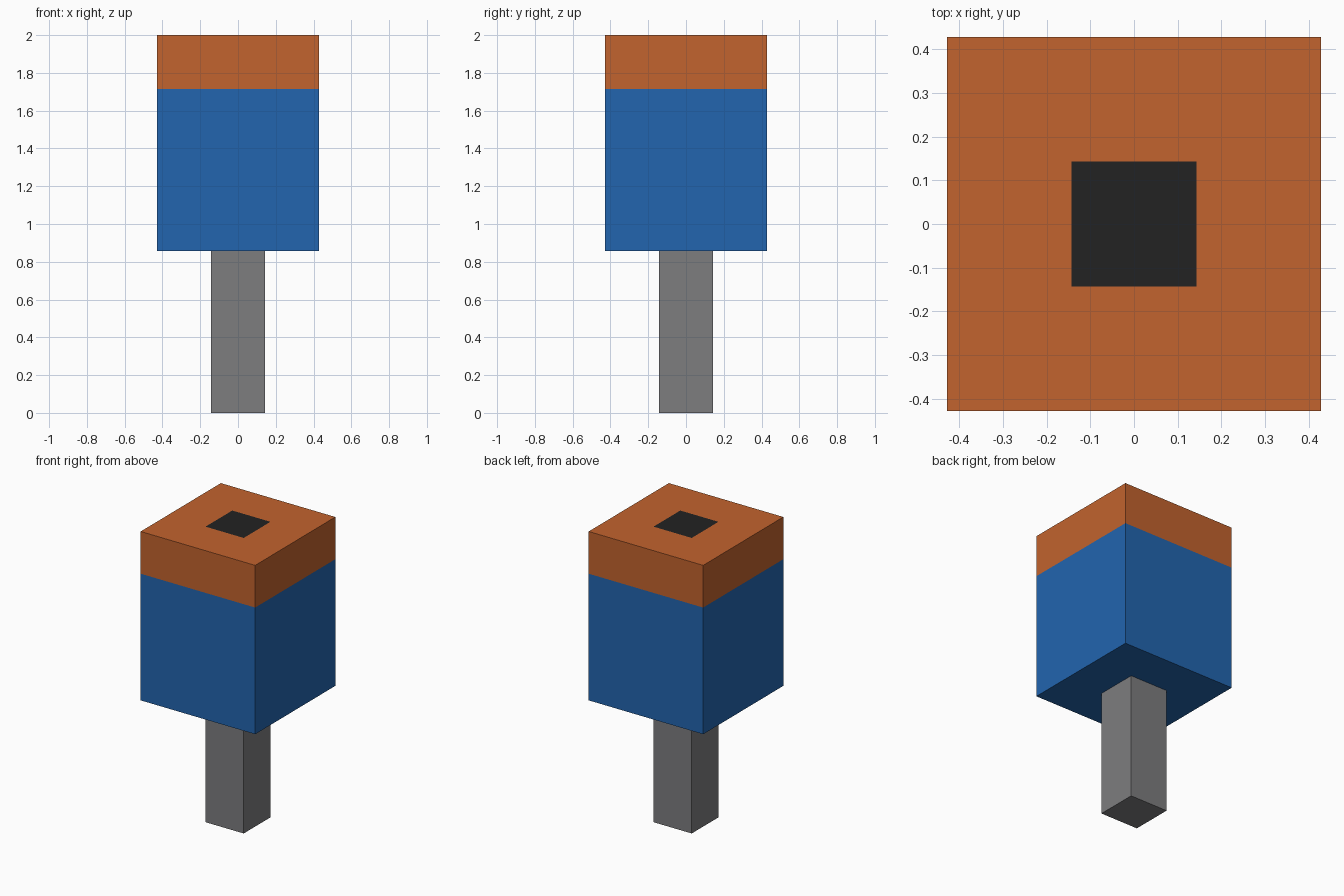
import bpy, bmesh

if "Cube" in bpy.data.objects:
    bpy.data.objects.remove(bpy.data.objects["Cube"])

U = 2 / 7  # building unit: the handle is one unit wide


def linear(c):
    c /= 255
    return c / 12.92 if c <= 0.04045 else ((c + 0.055) / 1.055) ** 2.4


def material(name, r, g, b):
    m = bpy.data.materials.new(name)
    m.diffuse_color = (linear(r), linear(g), linear(b), 1)
    m.use_nodes = True
    m.node_tree.nodes["Principled BSDF"].inputs["Base Color"].default_value = m.diffuse_color
    return m


blue = material("blue", 34, 101, 175)
orange = material("orange", 194, 99, 46)
black = material("black", 34, 34, 34)
grey = material("grey", 125, 125, 127)


def box(width, z0, z1):
    bm = bmesh.new()
    bmesh.ops.create_cube(bm, size=1)
    bmesh.ops.scale(bm, vec=(width, width, z1 - z0), verts=bm.verts)
    bmesh.ops.translate(bm, vec=(0, 0, (z0 + z1) / 2), verts=bm.verts)
    return bm


def finish(bm, name, mats):
    mesh = bpy.data.meshes.new(name)
    bm.to_mesh(mesh)
    bm.free()
    for m in mats:
        mesh.materials.append(m)
    bpy.context.collection.objects.link(bpy.data.objects.new(name, mesh))


# Square handle
finish(box(U, 0, 3 * U), "handle", [grey])

# Head: blue block with an orange top band and a black square inset on top
head = box(3 * U, 3 * U, 7 * U)
bmesh.ops.bisect_plane(head, geom=head.verts[:] + head.edges[:] + head.faces[:],
                       plane_co=(0, 0, 6 * U), plane_no=(0, 0, 1))
for f in head.faces:
    f.material_index = 1 if f.calc_center_median().z > 6 * U else 0
head.normal_update()
top = [f for f in head.faces if f.normal.z > 0.9]
bmesh.ops.inset_region(head, faces=top, thickness=U, use_even_offset=True)
for f in top:
    f.material_index = 2
finish(head, "head", [blue, orange, black])
